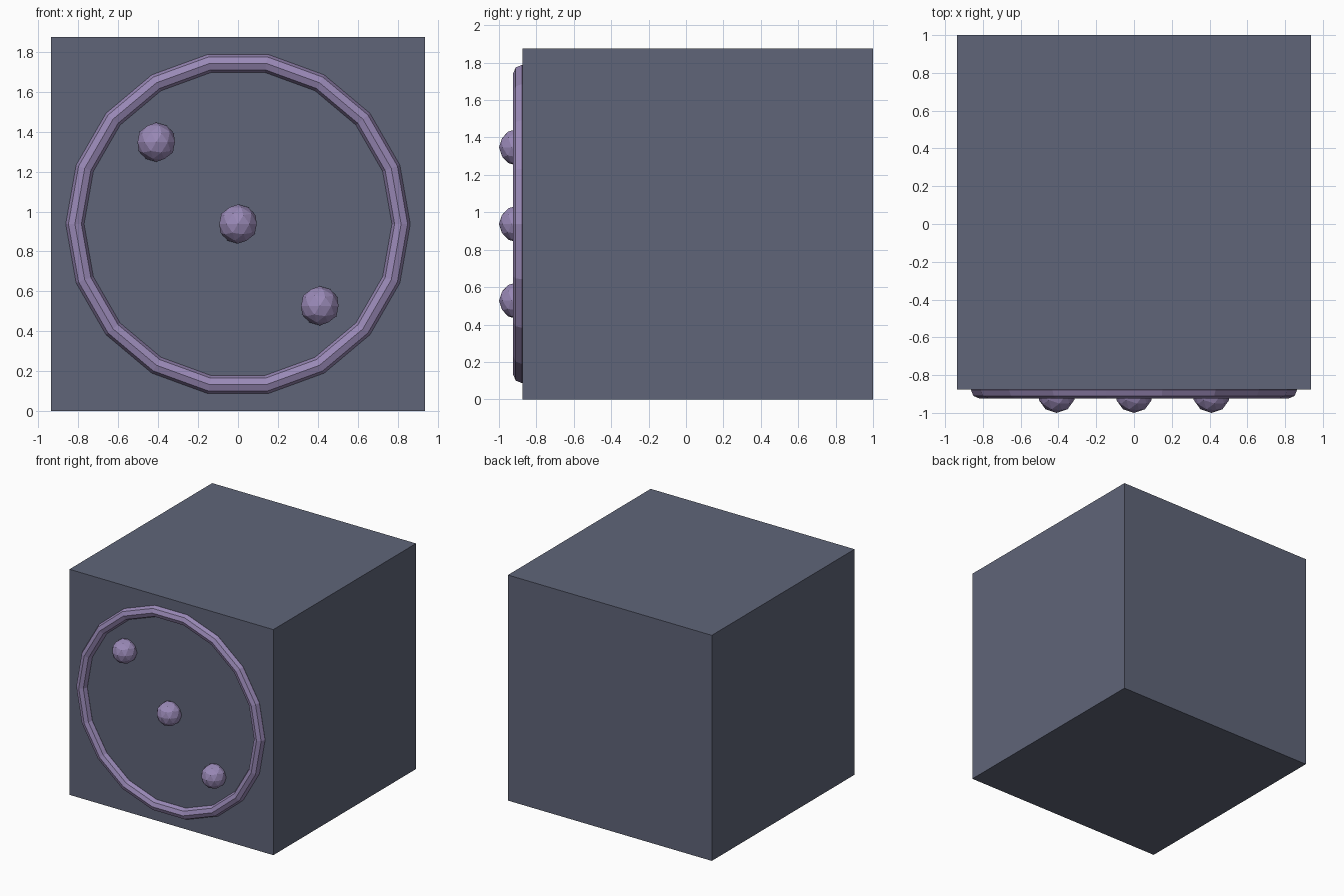
import bpy
from math import radians

if "Cube" in bpy.data.objects:
    bpy.data.objects.remove(bpy.data.objects["Cube"])

SIDE = 1.875          # edge of the cube body
MID_Z = SIDE / 2
FRONT_Y = 1 - SIDE    # front face of the body


def material(name, color):
    mat = bpy.data.materials.new(name)
    mat.diffuse_color = (*color, 1)
    mat.use_nodes = True
    mat.node_tree.nodes["Principled BSDF"].inputs["Base Color"].default_value = mat.diffuse_color
    return mat


def finish(name, mat):
    obj = bpy.context.object
    obj.name = name
    obj.data.materials.append(mat)
    return obj


slate = material("slate", (0.115, 0.13, 0.19))
lilac = material("lilac", (0.32, 0.25, 0.47))

# Cube body
bpy.ops.mesh.primitive_cube_add(size=SIDE, location=(0, 1 - SIDE / 2, MID_Z))
finish("body", slate)

# Low-poly ring half sunk into the front face
bpy.ops.mesh.primitive_torus_add(
    major_segments=18, minor_segments=8, major_radius=0.8175, minor_radius=0.046,
    location=(0, FRONT_Y - 0.003, MID_Z), rotation=(radians(90), 0, 0))
finish("front_ring", lilac)

# Three faceted studs on the diagonal
for i, offset in enumerate((-0.41, 0, 0.41)):
    bpy.ops.mesh.primitive_ico_sphere_add(
        subdivisions=2, radius=0.0985,
        location=(offset, -1 + 0.0985, MID_Z - offset))
    finish(f"stud_{i + 1}", lilac)
